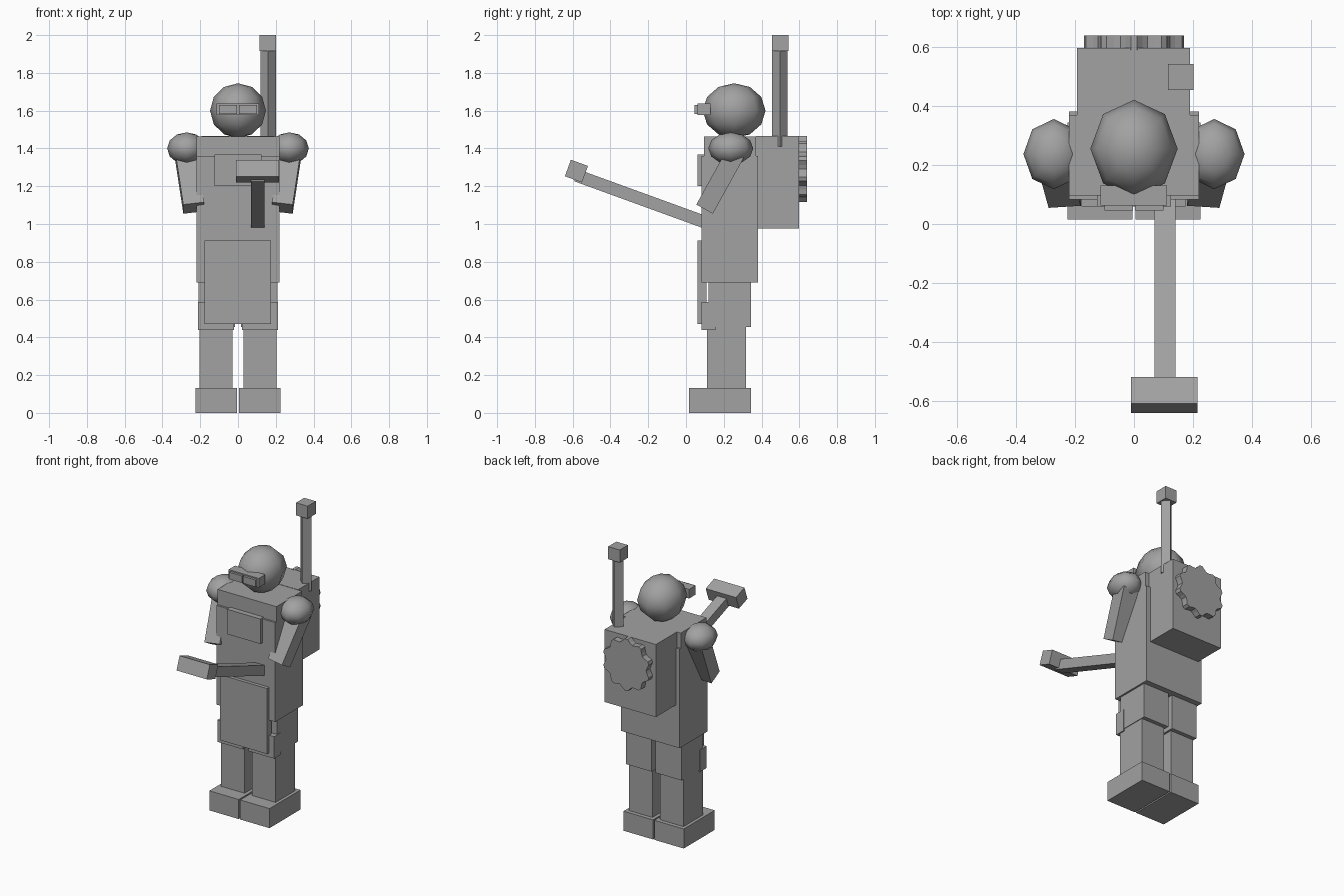
import bpy, bmesh, math
from mathutils import Matrix, Vector

if "Cube" in bpy.data.objects:
    bpy.data.objects.remove(bpy.data.objects["Cube"])

grey = bpy.data.materials.new("plain grey")
grey.diffuse_color = (0.36, 0.36, 0.36, 1)
grey.use_nodes = True
grey.node_tree.nodes["Principled BSDF"].inputs["Base Color"].default_value = grey.diffuse_color


def finish(name, bm, smooth=False):
    bmesh.ops.recalc_face_normals(bm, faces=bm.faces)
    mesh = bpy.data.meshes.new(name)
    bm.to_mesh(mesh)
    bm.free()
    for p in mesh.polygons:
        p.use_smooth = smooth
    mesh.materials.append(grey)
    ob = bpy.data.objects.new(name, mesh)
    bpy.context.collection.objects.link(ob)
    return ob


def box(name, x, y, z):
    """Axis-aligned box from (min, max) ranges."""
    lo, hi = zip(x, y, z)
    size = [b - a for a, b in zip(lo, hi)]
    mid = [(a + b) / 2 for a, b in zip(lo, hi)]
    bm = bmesh.new()
    bmesh.ops.create_cube(bm, size=1, matrix=Matrix.Translation(mid) @ Matrix.Diagonal((*size, 1)))
    return finish(name, bm)


def beam(name, start, end, width, depth):
    """Box running from start to end, width along x."""
    a, b = Vector(start), Vector(end)
    axis = (b - a).normalized()
    side = (Vector((1, 0, 0)) - axis * axis.x).normalized()
    rot = Matrix((side, axis.cross(side), axis)).transposed().to_4x4()
    bm = bmesh.new()
    bmesh.ops.create_cube(bm, size=1, matrix=Matrix.Translation((a + b) / 2) @ rot
                          @ Matrix.Diagonal((width, depth, (b - a).length, 1)))
    return finish(name, bm)


def ball(name, centre, radii):
    bm = bmesh.new()
    bmesh.ops.create_uvsphere(bm, u_segments=8, v_segments=6, radius=1,
                              matrix=Matrix.Translation(centre) @ Matrix.Diagonal((*radii, 1)))
    return finish(name, bm, True)


# Legs, arms and lenses, once per side
for s, tag in ((-1, "left"), (1, "right")):
    def span(a, b):
        return tuple(sorted((s * a, s * b)))
    box(tag + "_boot", span(0.005, 0.225), (0.015, 0.345), (0, 0.132))
    box(tag + "_shin", span(0.028, 0.204), (0.11, 0.318), (0.12, 0.47))
    box(tag + "_thigh", span(0.015, 0.208), (0.12, 0.345), (0.455, 0.70))
    box(tag + "_knee_pad", span(0.022, 0.212), (0.083, 0.155), (0.44, 0.588))
    ball(tag + "_shoulder", (s * 0.272, 0.237, 1.40), (0.103, 0.119, 0.085))
    beam(tag + "_arm", (s * 0.28, 0.265, 1.38), (s * 0.235, 0.102, 1.085), 0.11, 0.10)
    box(tag + "_lens", span(0.004, 0.10), (0.046, 0.08), (1.583, 1.63))

# Torso with upper slab, apron and chest plate
box("torso", (-0.22, 0.22), (0.083, 0.382), (0.69, 1.36))
box("upper_chest", (-0.22, 0.22), (0.096, 0.37), (1.345, 1.463))
box("apron", (-0.178, 0.175), (0.06, 0.108), (0.47, 0.912))
box("chest_plate", (-0.125, 0.125), (0.06, 0.1), (1.20, 1.368))

# Head and goggles
ball("head", (0, 0.255, 1.60), (0.148, 0.166, 0.145))
box("goggle_frame", (-0.114, 0.112), (0.062, 0.13), (1.576, 1.638))

# Backpack
box("backpack", (-0.193, 0.19), (0.37, 0.597), (0.975, 1.465))

# Scalloped wheel on the back of the pack
bm = bmesh.new()
teeth, radii = 10, (0.175, 0.175, 0.158, 0.15, 0.158)
ring = []
for i in range(teeth * len(radii)):
    a = math.tau * (i - 0.5) / (teeth * len(radii))
    r = radii[i % len(radii)]
    ring.append(bm.verts.new((r * math.sin(a), 0.59, 1.292 + r * math.cos(a))))
face = bm.faces.new(ring)
ext = bmesh.ops.extrude_face_region(bm, geom=[face])["geom"]
bmesh.ops.translate(bm, vec=(0, 0.05, 0), verts=[v for v in ext if isinstance(v, bmesh.types.BMVert)])
finish("back_wheel", bm)

# Antenna: diamond mast with a block tip
bm = bmesh.new()
bmesh.ops.create_cone(bm, cap_ends=True, segments=4, radius1=0.041, radius2=0.041, depth=0.52,
                      matrix=Matrix.Translation((0.16, 0.497, 1.67)))
finish("antenna_mast", bm)
box("antenna_tip", (0.115, 0.202), (0.455, 0.542), (1.915, 2.0))

# Hammer-shaped tool reaching forward
t = math.radians(20)
along = Vector((0, -math.cos(t), math.sin(t)))
head = Vector((0, -0.58, 1.28))
beam("tool_handle", (0.105, 0.13, 0.999), (0.105, -0.58, 1.257), 0.07, 0.066)
h = Vector((0.103, head.y, head.z))
beam("tool_head", h - along * 0.048, h + along * 0.048, 0.226, 0.093)
